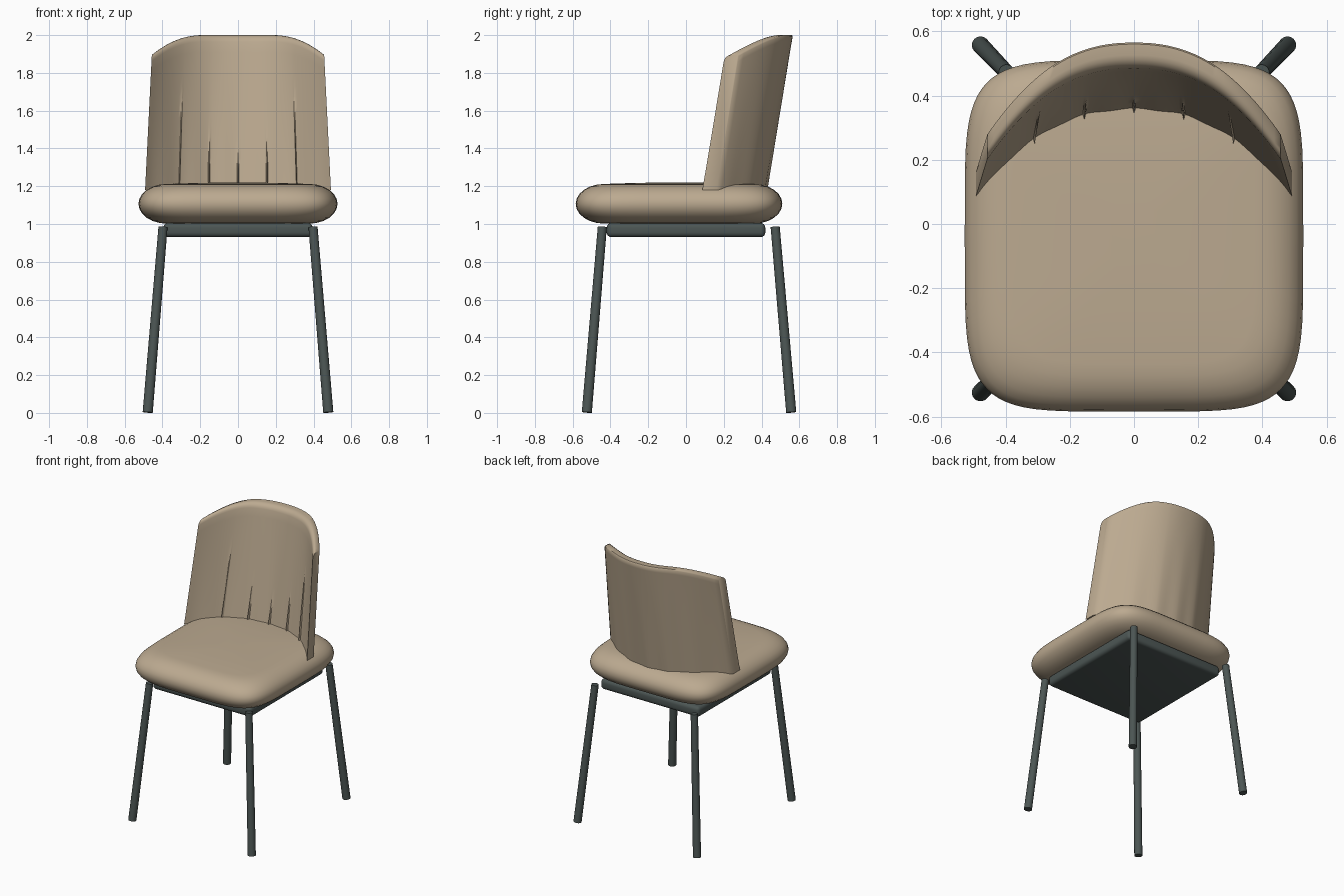
import bpy
import bmesh
import math
from mathutils import Vector

old = bpy.data.objects.get("Cube")
if old:
    bpy.data.objects.remove(old, do_unlink=True)


def material(name, rgb):
    m = bpy.data.materials.new(name)
    m.use_nodes = True
    m.diffuse_color = (*rgb, 1)
    m.node_tree.nodes["Principled BSDF"].inputs["Base Color"].default_value = (*rgb, 1)
    return m


tan = material("tan upholstery", (0.50, 0.40, 0.28))
metal = material("dark grey metal", (0.072, 0.092, 0.088))


def finish(name, bm, mat, angle=40):
    bmesh.ops.recalc_face_normals(bm, faces=bm.faces)
    mesh = bpy.data.meshes.new(name)
    bm.to_mesh(mesh)
    bm.free()
    obj = bpy.data.objects.new(name, mesh)
    bpy.context.collection.objects.link(obj)
    mesh.materials.append(mat)
    bpy.ops.object.select_all(action="DESELECT")
    obj.select_set(True)
    bpy.context.view_layer.objects.active = obj
    bpy.ops.object.shade_smooth_by_angle(angle=math.radians(angle))
    return obj


def loft(rings):
    """Skin a list of equal closed rings and cap both ends."""
    bm = bmesh.new()
    loops = [[bm.verts.new(p) for p in ring] for ring in rings]
    n = len(loops[0])
    for a, b in zip(loops, loops[1:]):
        for i in range(n):
            j = (i + 1) % n
            bm.faces.new((a[i], a[j], b[j], b[i]))
    bm.faces.new(loops[0])
    bm.faces.new(loops[-1])
    return bm


# Seat cushion: rounded-square outline with a fully rounded rim
def seat_ring(inset, z, count=72, power=0.4):
    ring = []
    for i in range(count):
        a = math.tau * i / count
        c, s = math.cos(a), math.sin(a)
        x = math.copysign(abs(c) ** power, c) * (0.527 - inset)
        y = math.copysign(abs(s) ** power, s) * (0.547 - inset)
        ring.append((x, y - 0.037, z))
    return ring


rim = [math.radians(-90 + 15 * k) for k in range(13)]
seat = [seat_ring(0.15 * (1 - math.cos(a)), 1.107 + 0.105 * math.sin(a)) for a in rim]
seat.insert(0, seat_ring(0.45, 1.0))
seat += [seat_ring(0.3, 1.217), seat_ring(0.45, 1.22)]
finish("seat_cushion", loft(seat), tan)

# Backrest: curved, leaning shell with pinched pleats on its inner face
BOTTOM, THICK = 1.18, 0.075
pleats = {0.0: 1.4, 0.155: 1.5, 0.31: 1.73}


def top_height(u):
    t = max(0, (abs(u) - 0.4) / 0.6)
    return 2.0 - 0.105 * t ** 2.2


def shell_point(u, z, depth, inner):
    rise = z - BOTTOM
    x = u * (0.492 - 0.05 * rise)
    y = 0.428 + 0.168 * rise - 0.268 * abs(u) ** 2.3 - depth
    y += 0.003 * math.cos(math.tau * x / 0.155) * max(0, 1 - rise / 0.7)
    if inner:
        for px, end in pleats.items():
            if abs(abs(u) - px / 0.492) < 0.001 and z < end:
                y -= 0.02 * (end - z) / (end - BOTTOM)
    return (x, y, z)


def shell_section(u):
    top, r = top_height(u), 0.035
    heights = [BOTTOM + (top - r - BOTTOM) * k / 14 for k in range(15)]
    section = [shell_point(u, z, THICK, True) for z in heights]
    for k in range(1, 5):
        a = math.radians(22.5 * k)
        section.append(shell_point(u, top - r + r * math.sin(a), THICK - r * (1 - math.cos(a)), False))
    section.append(shell_point(u, top, 0.006, False))
    section.append(shell_point(u, top - 0.006, 0, False))
    return section + [shell_point(u, z, 0, False) for z in reversed(heights)]


columns = {k / 24 for k in range(-24, 25)}
for px in pleats:
    for side in (-1, 1):
        columns |= {side * px / 0.492 + d for d in (-0.01, 0, 0.01)}
finish("backrest", loft([shell_section(u) for u in sorted(columns)]), tan, 50)

# Under-seat frame panel with rounded edges
bm = bmesh.new()
bmesh.ops.create_cube(bm, size=1)
bmesh.ops.scale(bm, vec=(0.79, 0.84, 0.075), verts=bm.verts)
bmesh.ops.translate(bm, vec=(0, 0, 0.968), verts=bm.verts)
bmesh.ops.bevel(bm, geom=bm.edges[:], offset=0.025, segments=4, profile=0.5, affect="EDGES")
finish("seat_frame", bm, metal)


# Four splayed tube legs
def leg(name, foot, head, radius=0.027):
    foot, head = Vector(foot), Vector(head)
    axis = head - foot
    bm = bmesh.new()
    bmesh.ops.create_cone(bm, cap_ends=True, segments=20, radius1=radius,
                          radius2=radius * 0.9, depth=axis.length)
    bmesh.ops.rotate(bm, matrix=axis.to_track_quat("Z", "Y").to_matrix(), verts=bm.verts)
    bmesh.ops.translate(bm, vec=(foot + head) / 2, verts=bm.verts)
    finish(name, bm, metal)


for side, x in (("right", -1), ("left", 1)):
    leg("front_leg_" + side, (0.478 * x, -0.525, 0.003), (0.397 * x, -0.443, 0.985))
    leg("back_leg_" + side, (0.478 * x, 0.557, 0.003), (0.397 * x, 0.472, 0.985))
